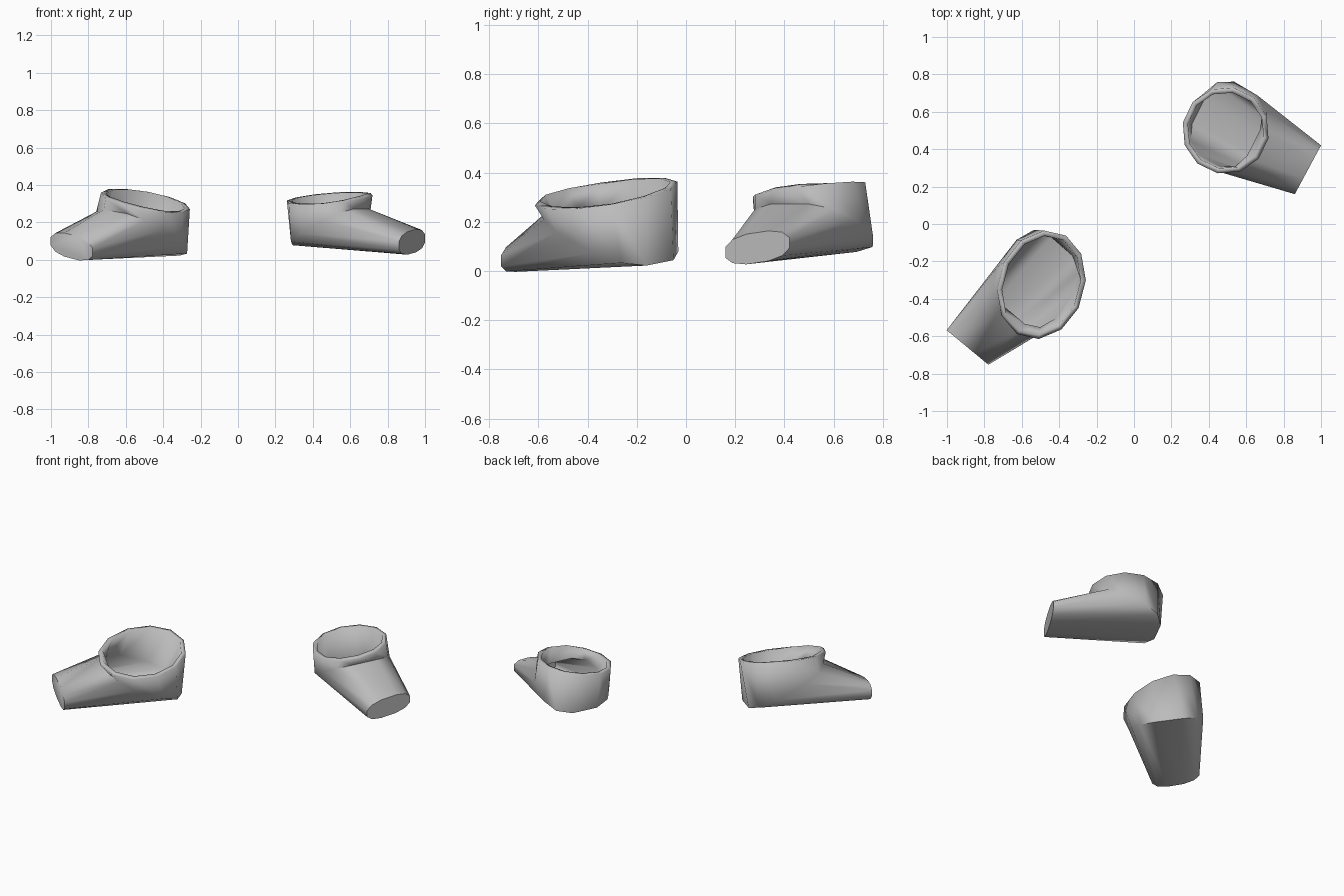
import bpy, math
from mathutils import Vector

if "Cube" in bpy.data.objects:
    bpy.data.objects.remove(bpy.data.objects["Cube"])

SIDES = 12

grey = bpy.data.materials.new("plain grey")
grey.use_nodes = True
colour = (0.5, 0.5, 0.5, 1)
grey.diffuse_color = colour
grey.node_tree.nodes["Principled BSDF"].inputs["Base Color"].default_value = colour


def ring(centre, across, front, power):
    """Rounded loop spanned by two half axes; power below 1 squares it."""
    c, u, v = Vector(centre), Vector(across), Vector(front)
    points = []
    for i in range(SIDES):
        a = 2 * math.pi * (i + 0.5) / SIDES
        p, q = math.cos(a), math.sin(a)
        points.append(c + u * math.copysign(abs(p) ** power, p)
                      + v * math.copysign(abs(q) ** power, q))
    return points


def make_shoe(name, sections):
    """Bent tube from the closed toe, over the heel, to the open ankle rim."""
    verts = [p for s in sections for p in ring(*s)]
    faces = [tuple(reversed(range(SIDES)))]
    for r in range(len(sections) - 1):
        for i in range(SIDES):
            a, b = r * SIDES + i, r * SIDES + (i + 1) % SIDES
            faces.append((a, b, b + SIDES, a + SIDES))
    mesh = bpy.data.meshes.new(name)
    mesh.from_pydata(verts, [], faces)
    mesh.materials.append(grey)
    obj = bpy.data.objects.new(name, mesh)
    bpy.context.collection.objects.link(obj)
    # consistent outward normals, then smooth shading with a crisp sole edge
    bpy.ops.object.select_all(action="DESELECT")
    obj.select_set(True)
    bpy.context.view_layer.objects.active = obj
    bpy.ops.object.mode_set(mode="EDIT")
    bpy.ops.mesh.select_all(action="SELECT")
    bpy.ops.mesh.normals_make_consistent(inside=False)
    bpy.ops.object.mode_set(mode="OBJECT")
    bpy.ops.object.shade_smooth_by_angle(angle=math.radians(60))
    # hollow interior
    shell = obj.modifiers.new("wall", "SOLIDIFY")
    shell.thickness = 0.028
    shell.offset = -1
    return obj


# each section: centre, half axis across the foot, half axis up or forward, squareness
make_shoe("right_shoe", [
    ((-0.89, -0.66, 0.07), (0.115, -0.095, -0.03), (0, 0, 0.065), 0.8),
    ((-0.515, -0.305, 0.145), (0.17, -0.15, -0.03), (-0.145, -0.205, 0.115), 0.75),
    ((-0.495, -0.325, 0.315), (0.158, -0.188, -0.065), (-0.178, -0.222, -0.003), 1),
])
make_shoe("left_shoe", [
    ((0.93, 0.29, 0.095), (0.072, 0.134, 0.02), (0, 0, 0.063), 0.8),
    ((0.495, 0.52, 0.175), (0.105, 0.21, 0), (0.17, -0.1, 0.1), 0.75),
    ((0.49, 0.5, 0.33), (0.1, 0.21, 0.033), (0.21, -0.1, 0.005), 1),
])
